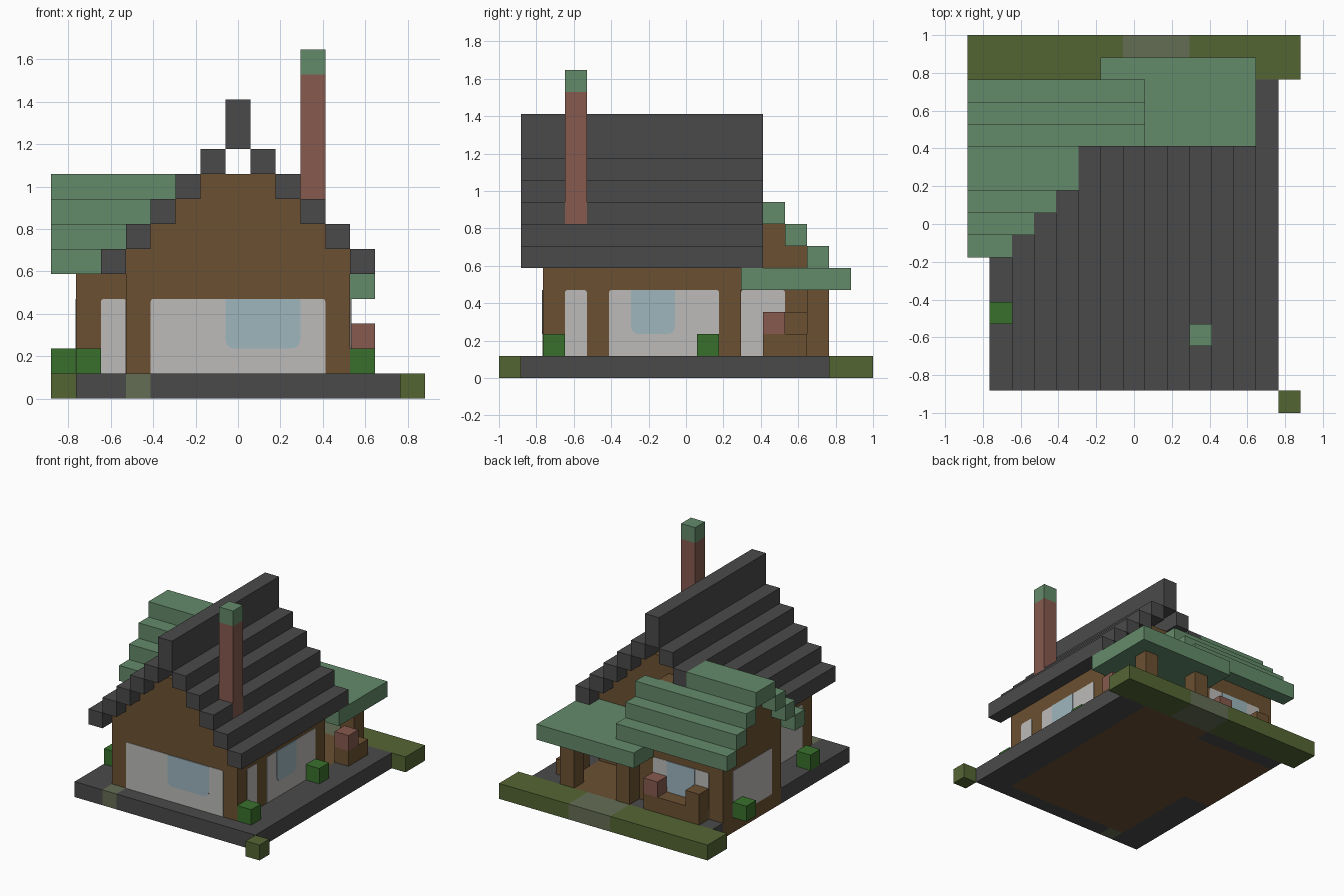
import bpy, bmesh, math
from mathutils import Vector

if "Cube" in bpy.data.objects:
    bpy.data.objects.remove(bpy.data.objects["Cube"])

U = 2 / 17                      # size of one block
OFFSET = Vector((7.5, 8.5, 0))  # block-grid centre


def material(name, r, g, b):
    lin = [((c / 255 + 0.055) / 1.055) ** 2.4 for c in (r, g, b)] + [1]
    m = bpy.data.materials.new(name)
    m.use_nodes = True
    m.diffuse_color = lin
    m.node_tree.nodes["Principled BSDF"].inputs["Base Color"].default_value = lin
    return m


GREY = material("slate grey", 74, 74, 74)
GREEN = material("roof green", 100, 139, 106)
BROWN = material("timber brown", 107, 81, 50)
BRICK = material("brick red", 134, 90, 78)
OLIVE = material("grass olive", 84, 101, 52)
BUSH = material("bush green", 57, 112, 44)
WHITE = material("plaster white", 188, 187, 185)
BLUE = material("window blue", 158, 182, 190)
PATH = material("path stone", 100, 109, 84)


def finish(name, bm, mat):
    bmesh.ops.recalc_face_normals(bm, faces=bm.faces)
    me = bpy.data.meshes.new(name)
    bm.to_mesh(me)
    bm.free()
    me.materials.append(mat)
    ob = bpy.data.objects.new(name, me)
    bpy.context.scene.collection.objects.link(ob)
    return ob


def blocks(name, mat, *ranges):
    """Boxes given in block units as (x0, x1, y0, y1, z0, z1)."""
    bm = bmesh.new()
    for x0, x1, y0, y1, z0, z1 in ranges:
        lo, hi = Vector((x0, y0, z0)), Vector((x1, y1, z1))
        verts = bmesh.ops.create_cube(bm, size=1)["verts"]
        for v in verts:
            v.co = ((lo + hi) / 2 + v.co * (hi - lo) - OFFSET) * U
    return finish(name, bm, mat)


def panel(name, mat, axis, sign, plane, u0, u1, z0, z1, top, bottom, thick):
    """Thin plate on a wall with rounded top and bottom corners."""
    bm = bmesh.new()
    corners = ((u0, z0, 1, 1, bottom), (u1, z0, -1, 1, bottom),
               (u1, z1, -1, -1, top), (u0, z1, 1, -1, top))
    verts = []
    for n, (u, z, du, dz, r) in enumerate(corners):
        for k in range(4 if r else 1):
            a = math.radians(180 + 90 * n + 30 * k)
            cu, cz = u, z
            if r:
                cu += r * (du + math.cos(a))
                cz += r * (dz + math.sin(a))
            p = (plane, cu, cz) if axis == "x" else (cu, plane, cz)
            verts.append(bm.verts.new((Vector(p) - OFFSET) * U))
    face = bm.faces.new(verts)
    out = Vector((sign, 0, 0)) if axis == "x" else Vector((0, sign, 0))
    new = bmesh.ops.extrude_face_region(bm, geom=[face])["geom"]
    for v in new:
        if isinstance(v, bmesh.types.BMVert):
            v.co += out * thick
    return finish(name, bm, mat)


def plaster(name, axis, sign, plane, u0, u1):
    panel(name, WHITE, axis, sign, plane, u0, u1, 1, 4, 0.12, 0, 0.003)


def window(name, axis, sign, plane, u0, u1):
    panel(name, BLUE, axis, sign, plane, u0, u1, 2, 4, 0, 0.35, 0.006)


# Ground: stone slab around a timber floor, grass and path
blocks("stone_slab", GREY, (1, 3, 1, 2, 0, 1), (4, 14, 1, 2, 0, 1),
       (1, 3, 2, 8, 0, 1), (12, 14, 2, 15, 0, 1), (1, 7, 14, 15, 0, 1))
blocks("timber_floor", BROWN, (3, 7, 2, 14, 0, 1), (7, 12, 2, 15, 0, 1),
       (1, 3, 8, 14, 0, 1))
blocks("front_path", PATH, (3, 4, 1, 2, 0, 1))
blocks("back_path", PATH, (7, 10, 15, 17, 0, 1))
blocks("grass_border", OLIVE, (0, 7, 15, 17, 0, 1), (10, 15, 15, 17, 0, 1),
       (14, 15, 0, 1, 0, 1))

# Walls with stepped gables
blocks("main_house_walls", BROWN, (3, 12, 2, 11, 1, 6),
       *[(3 + s, 12 - s, 2, 11, 5 + s, 6 + s) for s in (1, 2, 3)])
blocks("wing_walls", BROWN, (1, 7, 8, 14, 1, 6),
       *[(1, 7, 8 + s, 14 - s, 5 + s, 6 + s) for s in (1, 2)])

# Plaster panels and windows
plaster("front_plaster", "y", -1, 2, 4, 11)
window("front_window", "y", -1, 2, 7, 10)
plaster("side_plaster_small", "x", 1, 12, 3, 4)
plaster("side_plaster_large", "x", 1, 12, 5, 10)
window("side_window", "x", 1, 12, 6, 8)
plaster("far_side_plaster", "x", -1, 3, 3, 7)
plaster("wing_front_plaster", "y", -1, 8, 2, 3)
plaster("wing_side_plaster", "x", -1, 1, 9, 13)
plaster("wing_terrace_plaster", "x", 1, 7, 11, 13)
plaster("wing_back_plaster", "y", 1, 14, 2, 6)
window("wing_back_window", "y", 1, 14, 3, 5)

# Main roof: mirrored steps and a tall ridge, split around the chimney
steps = []
for s in range(5):
    steps.append((2 + s, 3 + s, 1, 12, 5 + s, 6 + s))
    for y0, y1 in ([(1, 3), (4, 12)] if s == 2 else [(1, 12)]):
        steps.append((12 - s, 13 - s, y0, y1, 5 + s, 6 + s))
blocks("main_roof", GREY, *steps)
blocks("roof_ridge", GREY, (7, 8, 1, 12, 10, 12))

# Wing roof: front steps die into the main roof, back steps run past it
steps = [(0, 5, 10, 12, 8, 9)]
for s in range(3):
    steps.append((0, 2 + s, 7 + s, 8 + s, 5 + s, 6 + s))
    steps.append((0, 8, 14 - s, 15 - s, 5 + s, 6 + s))
blocks("wing_roof", GREEN, *steps)

# Terrace
blocks("terrace_roof", GREEN, (7, 13, 11, 16, 4, 5), (6, 7, 14, 16, 4, 5))
blocks("terrace_posts", BROWN, *[(x, x + 1, 14, 15, 1, 4) for x in (7, 11)])
blocks("terrace_stool", BROWN, (7, 8, 13, 14, 1, 3))

# Chimney
blocks("chimney", BRICK, (10, 11, 3, 4, 7, 13))
blocks("chimney_cap", GREEN, (10, 11, 3, 4, 13, 14))

# Benches with pots
blocks("side_bench", BROWN, (12, 13, 12, 14, 1, 2))
blocks("side_bench_pot", BRICK, (12, 13, 12, 13, 2, 3))
blocks("back_bench", BROWN, (2, 6, 14, 15, 1, 2), (2, 3, 14, 15, 2, 3))
blocks("back_bench_pot", BRICK, (5, 6, 14, 15, 2, 3))

# Bushes
blocks("bushes", BUSH, *[(x, x + 1, y, y + 1, 1, 2)
                         for x, y in ((12, 2), (12, 9), (1, 4), (0, 12))])
